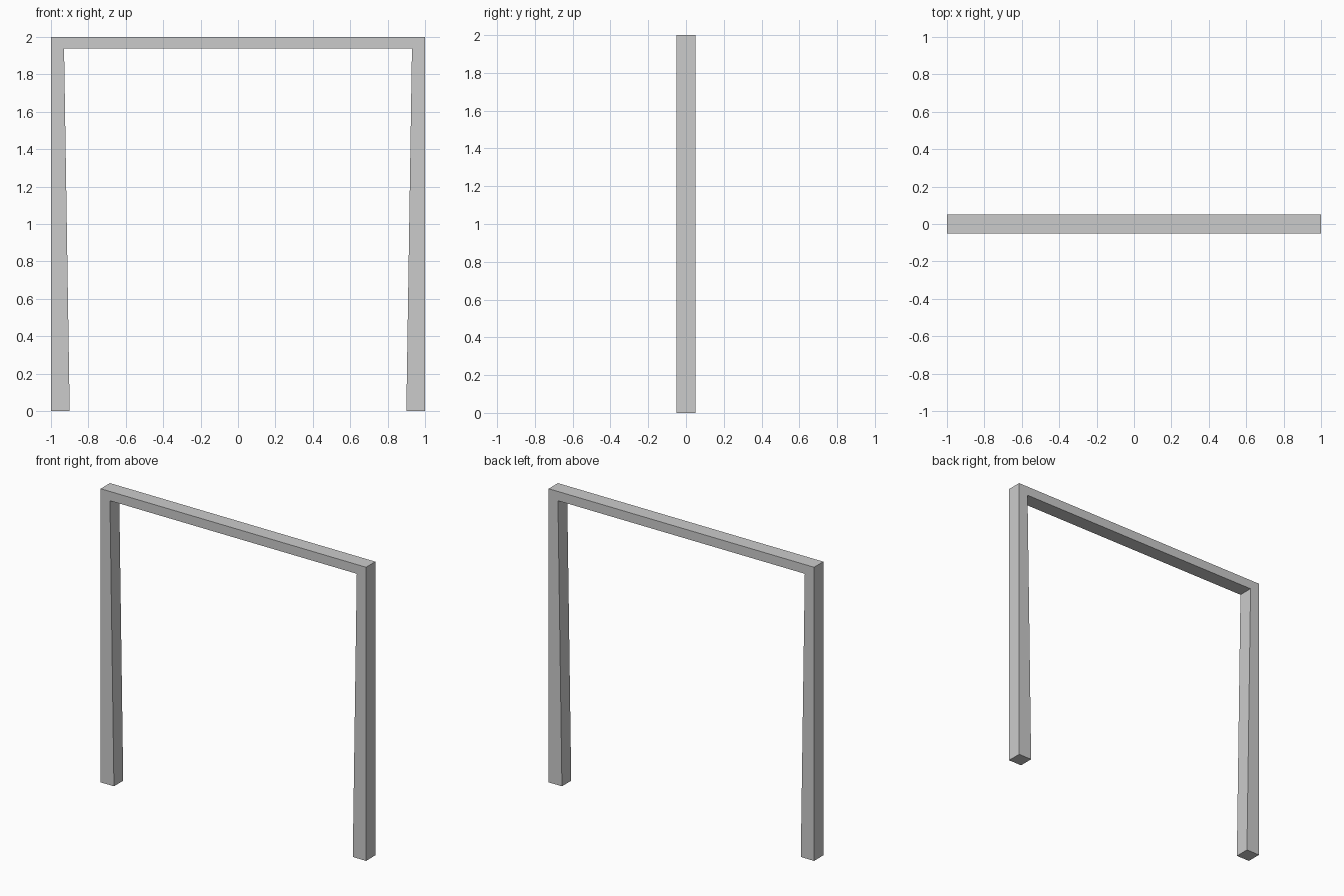
import bpy, bmesh
from mathutils import Vector

if "Cube" in bpy.data.objects:
    bpy.data.objects.remove(bpy.data.objects["Cube"])

# Half of the frame outline (x, z), from the foot's inner corner round to the lintel
half = [(0.93, 1.937), (0.90, 0.0), (1.0, 0.0), (1.0, 2.0)]
outline = half + [(-x, z) for x, z in reversed(half)]
DEPTH = 0.1

# Door-shaped frame: tapered legs and top bar as one extruded profile
bm = bmesh.new()
face = bm.faces.new([bm.verts.new((x, -DEPTH / 2, z)) for x, z in outline])
ext = bmesh.ops.extrude_face_region(bm, geom=[face], use_keep_orig=True)
moved = [v for v in ext["geom"] if isinstance(v, bmesh.types.BMVert)]
bmesh.ops.translate(bm, verts=moved, vec=Vector((0, DEPTH, 0)))
bmesh.ops.recalc_face_normals(bm, faces=bm.faces[:])

mesh = bpy.data.meshes.new("gate_frame")
bm.to_mesh(mesh)
bm.free()
bpy.context.collection.objects.link(bpy.data.objects.new("gate_frame", mesh))
